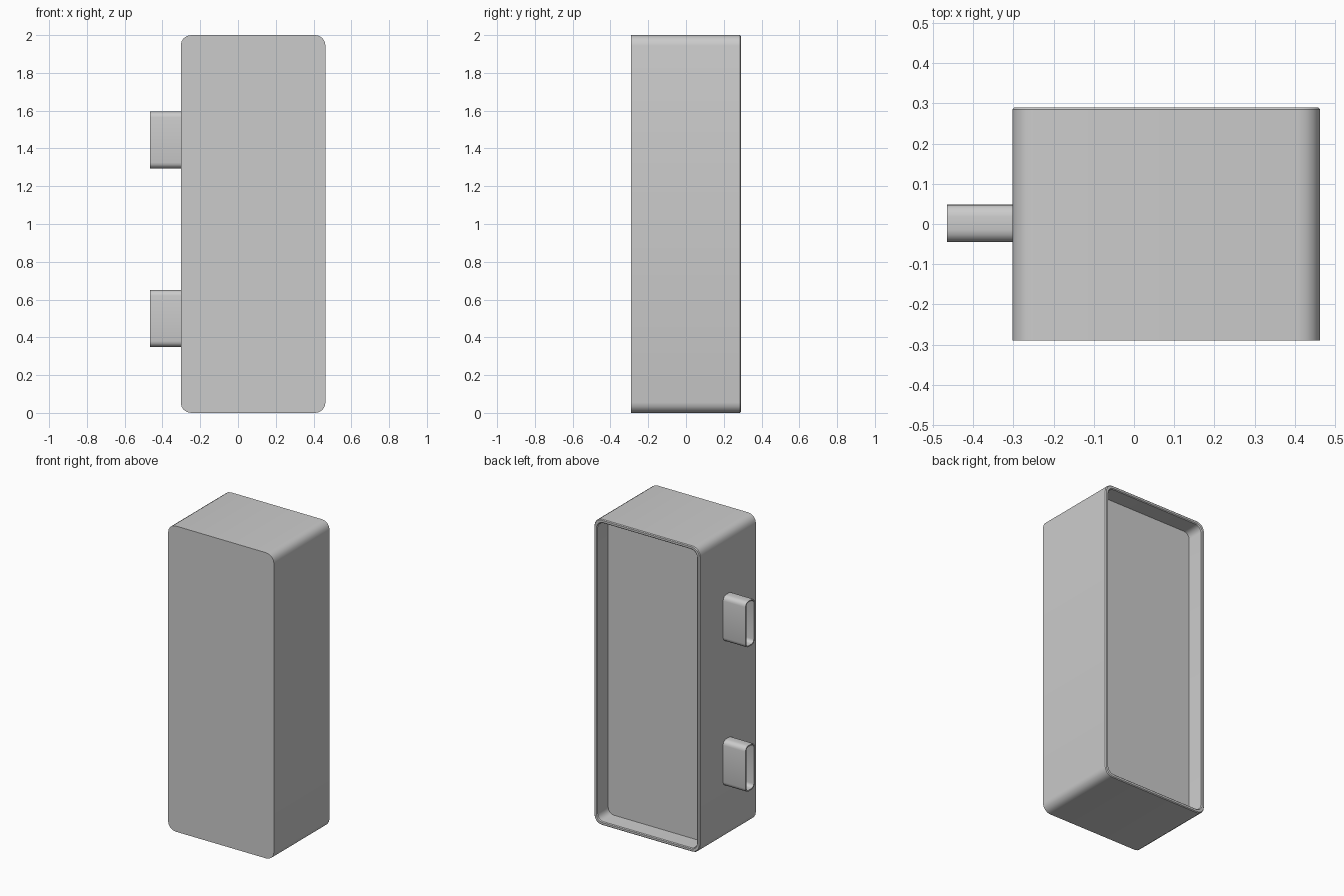
import bpy, bmesh, math

if "Cube" in bpy.data.objects:
    bpy.data.objects.remove(bpy.data.objects["Cube"])


def rounded_rect(ca, cb, w, h, r, n=4):
    """Outline of a rounded rectangle as (a, b) pairs."""
    pts = []
    for k, (sa, sb) in enumerate([(1, 1), (-1, 1), (-1, -1), (1, -1)]):
        for i in range(n + 1):
            t = math.pi / 2 * (k + i / n)
            pts.append((ca + sa * (w / 2 - r) + r * math.cos(t),
                        cb + sb * (h / 2 - r) + r * math.sin(t)))
    return pts


def loft(name, rings, cap_start, cap_end):
    """Skin a sequence of equal-length 3D rings."""
    bm = bmesh.new()
    loops = [[bm.verts.new(p) for p in ring] for ring in rings]
    for a, b in zip(loops, loops[1:]):
        for i in range(len(a)):
            j = (i + 1) % len(a)
            bm.faces.new((a[i], a[j], b[j], b[i]))
    if cap_start:
        bm.faces.new(loops[0][::-1])
    if cap_end:
        bm.faces.new(loops[-1])
    bmesh.ops.recalc_face_normals(bm, faces=bm.faces)
    mesh = bpy.data.meshes.new(name)
    bm.to_mesh(mesh)
    bm.free()
    obj = bpy.data.objects.new(name, mesh)
    bpy.context.collection.objects.link(obj)
    bpy.ops.object.select_all(action='DESELECT')
    obj.select_set(True)
    bpy.context.view_layer.objects.active = obj
    bpy.ops.object.shade_smooth_by_angle(angle=math.radians(40))
    return obj


# Case: flat front, rounded long edges, thin rim around a recessed back panel
def case_ring(y, inset, r):
    return [(a, y, b) for a, b in
            rounded_rect(0.08, 1.0, 0.766 - 2 * inset, 2.0 - 2 * inset, r)]


loft("case", [
    case_ring(-0.29, 0, 0.055),
    case_ring(0.285, 0, 0.055),
    case_ring(0.29, 0.005, 0.05),
    case_ring(0.29, 0.018, 0.045),
    case_ring(0.285, 0.023, 0.042),
    case_ring(0.18, 0.026, 0.04),
], True, True)


# Side sockets: open thin-walled tubes on the left side
def socket_ring(x, z, inset):
    return [(x, a, b) for a, b in
            rounded_rect(0.002, z, 0.094 - 2 * inset, 0.30 - 2 * inset, 0.03 - inset)]


for label, z in (("lower", 0.50), ("upper", 1.445)):
    loft(label + "_socket", [
        socket_ring(-0.30, z, 0),
        socket_ring(-0.465, z, 0),
        socket_ring(-0.465, z, 0.008),
        socket_ring(-0.304, z, 0.008),
    ], True, True)
